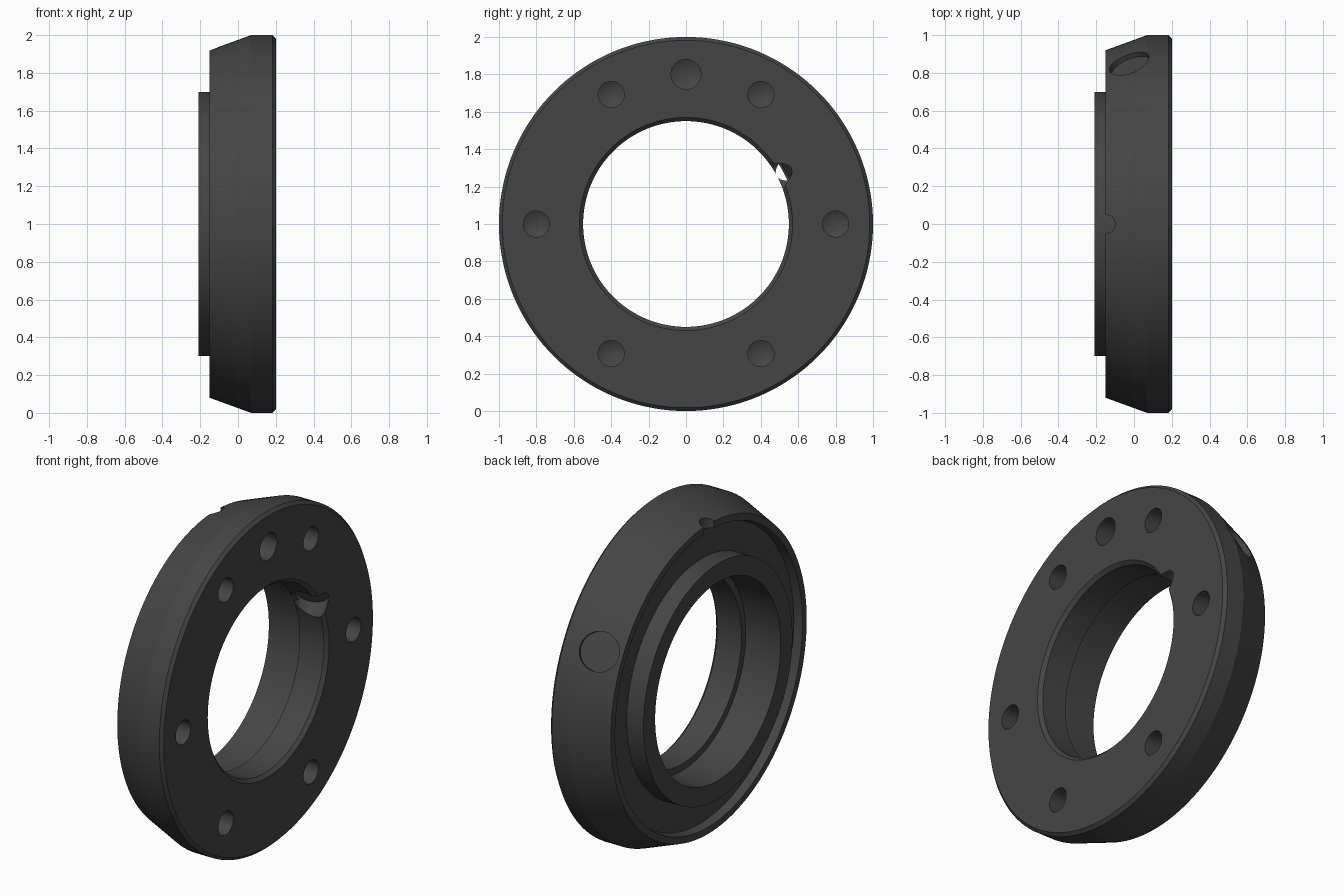
import bpy, bmesh, math
from mathutils import Vector

if "Cube" in bpy.data.objects:
    bpy.data.objects.remove(bpy.data.objects["Cube"])

CENTRE = Vector((0, 0, 1))
SEGMENTS = 144


def revolve(name, profile, origin, axis, segments, closed=False):
    """Revolve (distance along axis, radius) points into a solid."""
    turn = Vector(axis).to_track_quat('X', 'Z')
    bm = bmesh.new()
    rings = []
    for d, r in profile:
        if r == 0:
            rings.append([bm.verts.new(origin + turn @ Vector((d, 0, 0)))] * segments)
            continue
        ring = []
        for i in range(segments):
            a = 2 * math.pi * i / segments
            ring.append(bm.verts.new(origin + turn @ Vector((d, r * math.cos(a), r * math.sin(a)))))
        rings.append(ring)
    pairs = list(zip(rings, rings[1:]))
    if closed:
        pairs.append((rings[-1], rings[0]))
    for a, b in pairs:
        for i in range(segments):
            j = (i + 1) % segments
            corners = list(dict.fromkeys((a[i], a[j], b[j], b[i])))
            bm.faces.new(corners)
    bmesh.ops.recalc_face_normals(bm, faces=bm.faces)
    mesh = bpy.data.meshes.new(name)
    bm.to_mesh(mesh)
    bm.free()
    obj = bpy.data.objects.new(name, mesh)
    bpy.context.collection.objects.link(obj)
    return obj


# Flange ring: chamfered front, tapered rim, back groove, spigot and stepped bore
ring = revolve("flange_ring", [
    (0.20, 0.57), (0.20, 0.982), (0.182, 1.0), (0.07, 1.0), (-0.15, 0.92),
    (-0.15, 0.88), (-0.10, 0.87), (-0.10, 0.70), (-0.21, 0.70), (-0.21, 0.59),
    (0.02, 0.59), (0.02, 0.55), (0.18, 0.55),
], CENTRE, (1, 0, 0), SEGMENTS, closed=True)

cutters = []


def drill(name, radius, start, depth, origin, axis, tip=0.0):
    profile = [(start, 0), (start, radius), (depth, radius), (depth + tip, 0)]
    cutters.append(revolve(name, profile, Vector(origin), axis, 40))


# Conical-bottomed bolt holes in the front face, plus a larger one at the top
for i in range(6):
    a = math.radians(60 * i)
    drill(f"bolt_hole_{i}", 0.07, -0.05, 0.13,
          (0.2, 0.8 * math.cos(a), 1 + 0.8 * math.sin(a)), (-1, 0, 0), 0.04)
drill("dowel_hole", 0.08, -0.05, 0.13, (0.2, 0, 1.8), (-1, 0, 0), 0.045)

# Small radial notch in the back lip
drill("lip_notch", 0.05, 0.86, 1.05, (-0.15, 0, 1), (0, 0, 1))

# Slanted plug pocket: shallow recess on the taper, open notch in the bore
a, tilt = math.radians(28), math.radians(20)
outward = Vector((-math.sin(tilt), math.cos(tilt) * math.cos(a), math.cos(tilt) * math.sin(a)))
surface = Vector((-0.025, 0.963 * math.cos(a), 1 + 0.963 * math.sin(a)))
drill("plug_recess", 0.11, -0.03, 0.15, surface, outward)
drill("bore_notch", 0.10, -0.55, -0.35, surface, outward)

# Cut everything, then bake the result
bpy.context.view_layer.objects.active = ring
ring.select_set(True)
for c in cutters:
    mod = ring.modifiers.new(c.name, 'BOOLEAN')
    mod.operation = 'DIFFERENCE'
    mod.solver = 'EXACT'
    mod.object = c
    bpy.ops.object.modifier_apply(modifier=mod.name)
for c in cutters:
    bpy.data.objects.remove(c)
bpy.ops.object.shade_smooth_by_angle(angle=math.radians(15))

# Dark grey finish
dark = bpy.data.materials.new("dark_grey")
dark.diffuse_color = (0.06, 0.06, 0.06, 1)
dark.use_nodes = True
dark.node_tree.nodes["Principled BSDF"].inputs["Base Color"].default_value = dark.diffuse_color
ring.data.materials.clear()
ring.data.materials.append(dark)
